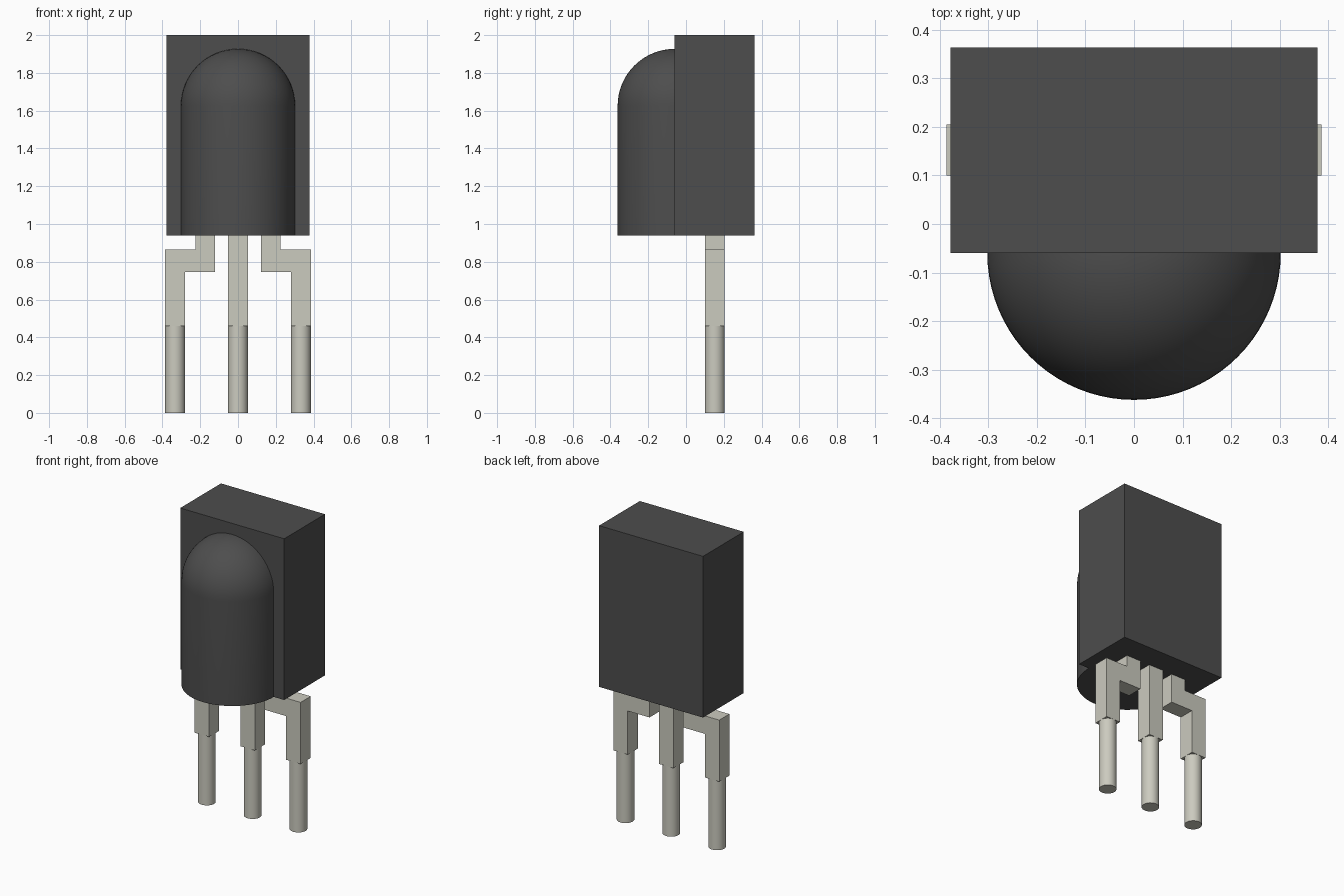
import bpy, bmesh, math
from mathutils import Vector

cube = bpy.data.objects.get("Cube")
if cube:
    bpy.data.objects.remove(cube, do_unlink=True)


def material(name, rgb):
    m = bpy.data.materials.new(name)
    m.use_nodes = True
    m.diffuse_color = (*rgb, 1)
    bsdf = m.node_tree.nodes["Principled BSDF"]
    bsdf.inputs["Base Color"].default_value = (*rgb, 1)
    bsdf.inputs["Roughness"].default_value = 0.6
    return m


BLACK = material("dark plastic", (0.075, 0.075, 0.075))
METAL = material("pale metal", (0.60, 0.595, 0.52))


def finish(name, bm, mat, smooth=False):
    bmesh.ops.recalc_face_normals(bm, faces=bm.faces)
    me = bpy.data.meshes.new(name)
    bm.to_mesh(me)
    bm.free()
    me.materials.append(mat)
    ob = bpy.data.objects.new(name, me)
    bpy.context.collection.objects.link(ob)
    if smooth:
        bpy.ops.object.select_all(action='DESELECT')
        ob.select_set(True)
        bpy.context.view_layer.objects.active = ob
        bpy.ops.object.shade_smooth_by_angle(angle=math.radians(35))
    return ob


def extrude_outline(name, outline, y0, y1, mat):
    """Extrude an (x, z) outline from y0 to y1."""
    bm = bmesh.new()
    face = bm.faces.new([bm.verts.new((x, y0, z)) for x, z in outline])
    new = bmesh.ops.extrude_face_region(bm, geom=[face])["geom"]
    bmesh.ops.translate(bm, vec=(0, y1 - y0, 0),
                        verts=[v for v in new if isinstance(v, bmesh.types.BMVert)])
    return finish(name, bm, mat)


# Main housing
BASE, TOP, FRONT, BACK, HALF = 0.94, 2.0, -0.06, 0.363, 0.378
extrude_outline("housing", [(-HALF, BASE), (HALF, BASE), (HALF, TOP), (-HALF, TOP)],
                FRONT, BACK, BLACK)

# Half-round lens with a spherical top, revolved half a turn round the front
R, SHOULDER, STEPS = 0.302, 1.625, 16
profile = [(0, BASE), (R, BASE)]
profile += [(R * math.cos(a), SHOULDER + R * math.sin(a))
            for a in (i * math.pi / 2 / STEPS for i in range(STEPS + 1))]
bm = bmesh.new()
pts = [bm.verts.new((x, FRONT, z)) for x, z in profile]
edges = [bm.edges.new(pair) for pair in zip(pts, pts[1:])]
bmesh.ops.spin(bm, geom=pts + edges, cent=(0, FRONT, 0), axis=(0, 0, 1),
               angle=-math.pi, steps=40)
bmesh.ops.remove_doubles(bm, verts=bm.verts, dist=1e-4)
bmesh.ops.holes_fill(bm, edges=[e for e in bm.edges if e.is_boundary], sides=0)
finish("lens", bm, BLACK, smooth=True)

# Leads: a square upper part, then a round pin
Y0, Y1, STEP = 0.10, 0.205, 0.46
W = (Y1 - Y0) / 2
PITCH = 0.333


def pin(name, x):
    bm = bmesh.new()
    bmesh.ops.create_cone(bm, cap_ends=True, segments=32, radius1=W, radius2=W, depth=STEP)
    bmesh.ops.translate(bm, vec=(x, (Y0 + Y1) / 2, STEP / 2), verts=bm.verts)
    finish(name, bm, METAL, smooth=True)


extrude_outline("middle_lead", [(-W, STEP), (W, STEP), (W, BASE), (-W, BASE)], Y0, Y1, METAL)
pin("middle_pin", 0)

# Outer leads jog outwards below the housing
jog = [(PITCH - W, STEP), (PITCH + W, STEP), (PITCH + W, 0.865), (0.226, 0.865),
       (0.226, BASE), (0.122, BASE), (0.122, 0.747), (PITCH - W, 0.747)]
for side, s in (("left", 1), ("right", -1)):
    extrude_outline(side + "_lead", [(s * x, z) for x, z in jog], Y0, Y1, METAL)
    pin(side + "_pin", s * PITCH)
